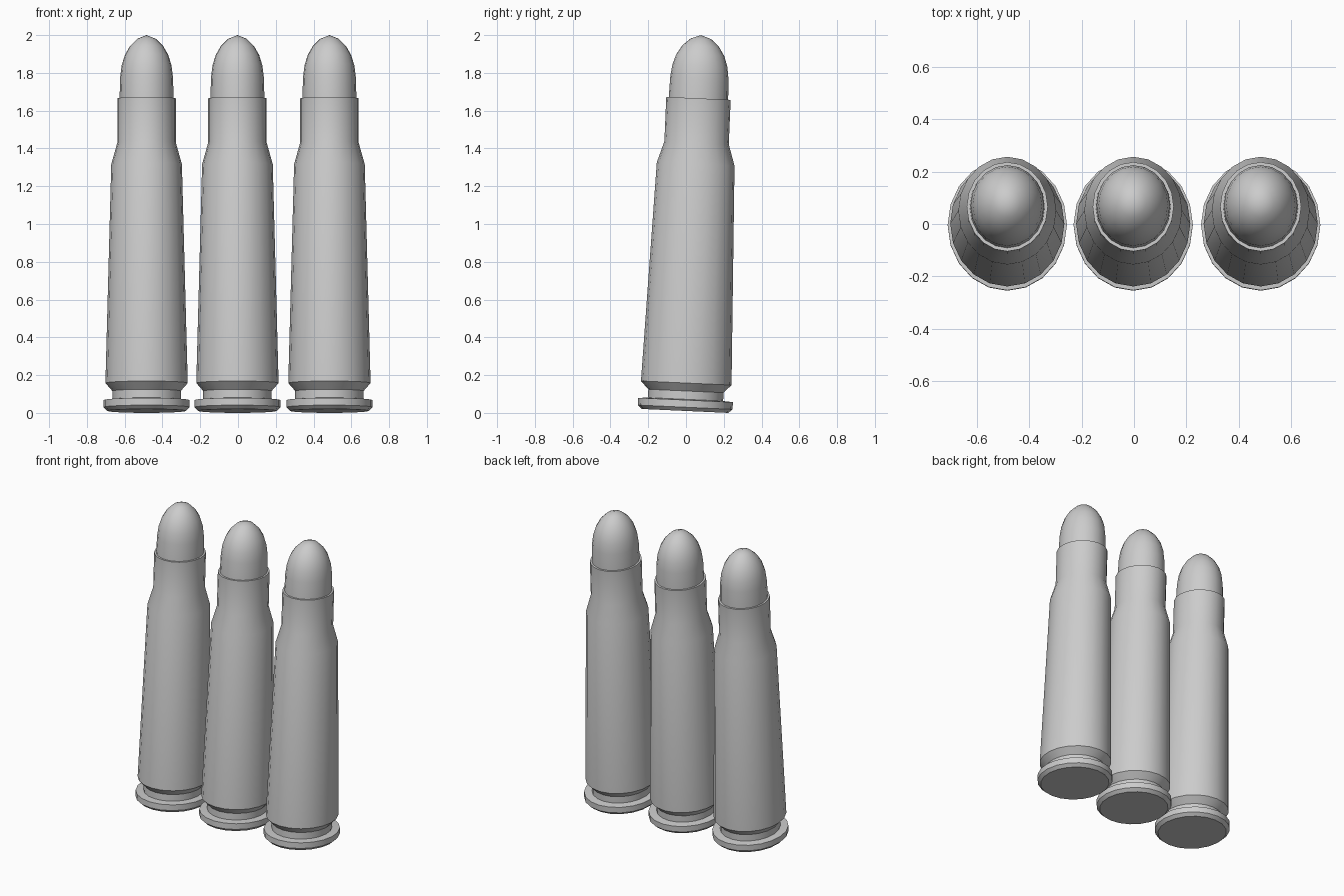
import bpy, bmesh, math
from mathutils import Matrix

if "Cube" in bpy.data.objects:
    bpy.data.objects.remove(bpy.data.objects["Cube"])

SIDES = 20
# Slight backward lean with a slightly oval (deeper than wide) section
LEAN = Matrix(((1, 0, 0, 0),
               (0, 1.1, 0.043, -0.0055),
               (0, -0.05, 1, 0),
               (0, 0, 0, 1)))

# (radius, height) profiles
CASE = [(0, 0.0105), (0.208, 0.0105), (0.228, 0.030), (0.228, 0.068),
        (0.181, 0.072), (0.181, 0.116), (0.218, 0.158), (0.187, 1.317),
        (0.155, 1.430), (0.155, 1.665), (0.143, 1.665)]
TIP = [(0.143, 1.665), (0.140, 1.775), (0.132, 1.840), (0.115, 1.895),
       (0.088, 1.942), (0.050, 1.980), (0, 2.0)]


def lathe(name, profile, x):
    """Spin a profile round z, lean it and place it along x."""
    bm = bmesh.new()
    verts = [bm.verts.new((0, r, z)) for r, z in profile]
    edges = [bm.edges.new(p) for p in zip(verts, verts[1:])]
    bmesh.ops.spin(bm, geom=verts + edges, cent=(0, 0, 0), axis=(0, 0, 1),
                   angle=math.tau, steps=SIDES, use_duplicate=False)
    bmesh.ops.remove_doubles(bm, verts=bm.verts, dist=1e-4)
    bmesh.ops.recalc_face_normals(bm, faces=bm.faces)
    # Open shells: make sure the sides face outward
    if sum(f.normal.dot(f.calc_center_median().xy.to_3d()) for f in bm.faces) < 0:
        bmesh.ops.reverse_faces(bm, faces=bm.faces)
    bm.transform(LEAN)
    mesh = bpy.data.meshes.new(name)
    bm.to_mesh(mesh)
    bm.free()
    obj = bpy.data.objects.new(name, mesh)
    obj.location.x = x
    bpy.context.collection.objects.link(obj)
    bpy.ops.object.select_all(action='DESELECT')
    obj.select_set(True)
    bpy.context.view_layer.objects.active = obj
    bpy.ops.object.shade_smooth_by_angle(angle=math.radians(30))
    return obj


# Three identical rounds in a row
for i, x in enumerate((-0.484, -0.003, 0.484), 1):
    lathe(f"case_{i}", CASE, x)
    lathe(f"rounded_tip_{i}", TIP, x)
